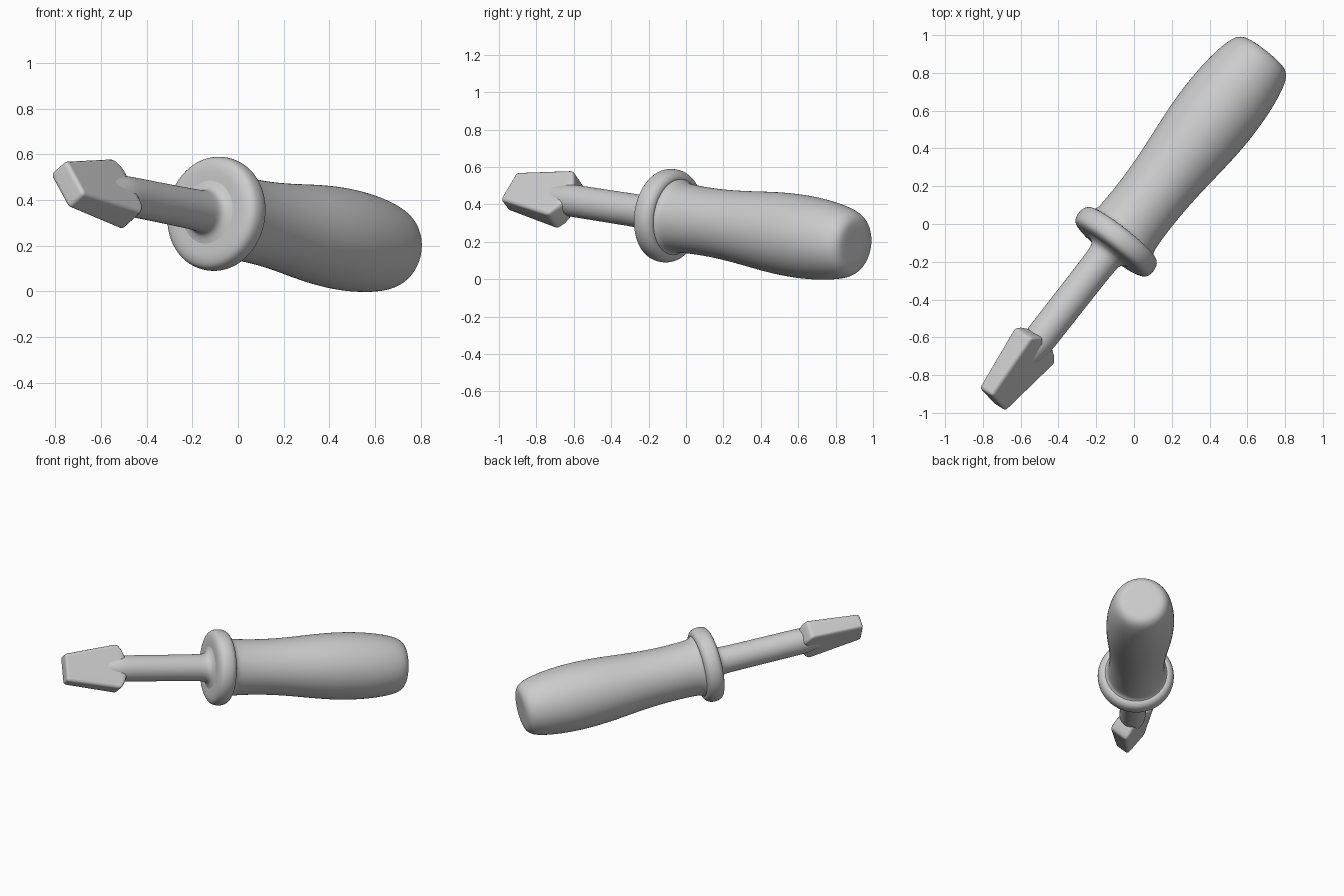
import bpy, bmesh, math
from mathutils import Vector, Matrix

if "Cube" in bpy.data.objects:
    bpy.data.objects.remove(bpy.data.objects["Cube"])

# Tool frame: local z runs along the shaft, local x across the wide side of the blade
axis = Vector((0.613, 0.782, -0.1225)).normalized()
side = Vector((-axis.y, axis.x, 0)).normalized()
up = side.cross(axis)
if up.z < 0:
    up = -up
roll = math.radians(52)
wide = side * math.cos(roll) + up * math.sin(roll)
flat = axis.cross(wide)
FRAME = Matrix.Translation((-0.095, -0.095, 0.34)) @ Matrix((wide, flat, axis)).transposed().to_4x4()


def finish(name, bm):
    bmesh.ops.remove_doubles(bm, verts=bm.verts, dist=1e-5)
    bmesh.ops.recalc_face_normals(bm, faces=bm.faces)
    for f in bm.faces:
        f.smooth = True
    mesh = bpy.data.meshes.new(name)
    bm.to_mesh(mesh)
    bm.free()
    ob = bpy.data.objects.new(name, mesh)
    ob.matrix_world = FRAME
    bpy.context.collection.objects.link(ob)
    return ob


def lathe(name, profile, sides=32):
    """Turn (position along axis, radius) points around the tool axis."""
    bm = bmesh.new()
    rings = []
    for z, r in profile:
        rings.append([bm.verts.new((r * math.cos(a), r * math.sin(a), z))
                      for a in (2 * math.pi * i / sides for i in range(sides))])
    for a, b in zip(rings, rings[1:]):
        for i in range(sides):
            j = (i + 1) % sides
            bm.faces.new((a[i], a[j], b[j], b[i]))
    # outward normals for the open turned shells
    ob = finish(name, bm)
    me = ob.data
    mid = max(me.polygons, key=lambda p: p.center.xy.length)
    if mid.normal.xy.dot(mid.center.xy) < 0:
        me.flip_normals()
    sub = ob.modifiers.new("smooth", 'SUBSURF')
    sub.levels = sub.render_levels = 2
    return ob


# Handle: waisted near the collar, swelling towards the rounded butt
lathe("handle", [(0.06, 0.205), (0.075, 0.192), (0.11, 0.186), (0.25, 0.182), (0.4, 0.187),
                 (0.55, 0.2), (0.7, 0.216), (0.85, 0.225), (1.0, 0.222), (1.12, 0.209),
                 (1.2, 0.193), (1.25, 0.175), (1.277, 0.147), (1.284, 0.115), (1.284, 0.06), (1.284, 0)])

# Collar: rounded disc, open where the handle and shaft meet it
lathe("collar", [(-0.062, 0.135), (-0.063, 0.17), (-0.062, 0.205), (-0.05, 0.239), (-0.022, 0.253),
                 (0.022, 0.253), (0.05, 0.239), (0.062, 0.215), (0.06, 0.2)])

# Shaft: flares into the collar and tapers away inside the blade
lathe("shaft", [(-0.9, 0), (-0.9, 0.04), (-0.78, 0.066), (-0.69, 0.085), (-0.64, 0.087), (-0.4, 0.087),
                (-0.13, 0.089), (-0.095, 0.092), (-0.072, 0.108), (-0.062, 0.14)])

# Blade: flat arrow-like head, lofted from rectangular sections (position, half width, half thickness)
bm = bmesh.new()
loops = []
for z, w, t in [(-1.068, 0.094, 0.052), (-0.705, 0.152, 0.068), (-0.68, 0.118, 0.068), (-0.65, 0.06, 0.055)]:
    loops.append([bm.verts.new((x * w, y * t, z)) for x, y in ((-1, -1), (1, -1), (1, 1), (-1, 1))])
for a, b in zip(loops, loops[1:]):
    for i in range(4):
        j = (i + 1) % 4
        bm.faces.new((a[i], a[j], b[j], b[i]))
bm.faces.new(loops[0][::-1])
bm.faces.new(loops[-1])
blade = finish("blade", bm)
bev = blade.modifiers.new("round", 'BEVEL')
bev.width = 0.018
bev.segments = 3
bev.limit_method = 'ANGLE'
bev.angle_limit = math.radians(25)
blade.modifiers.new("normals", 'WEIGHTED_NORMAL')
